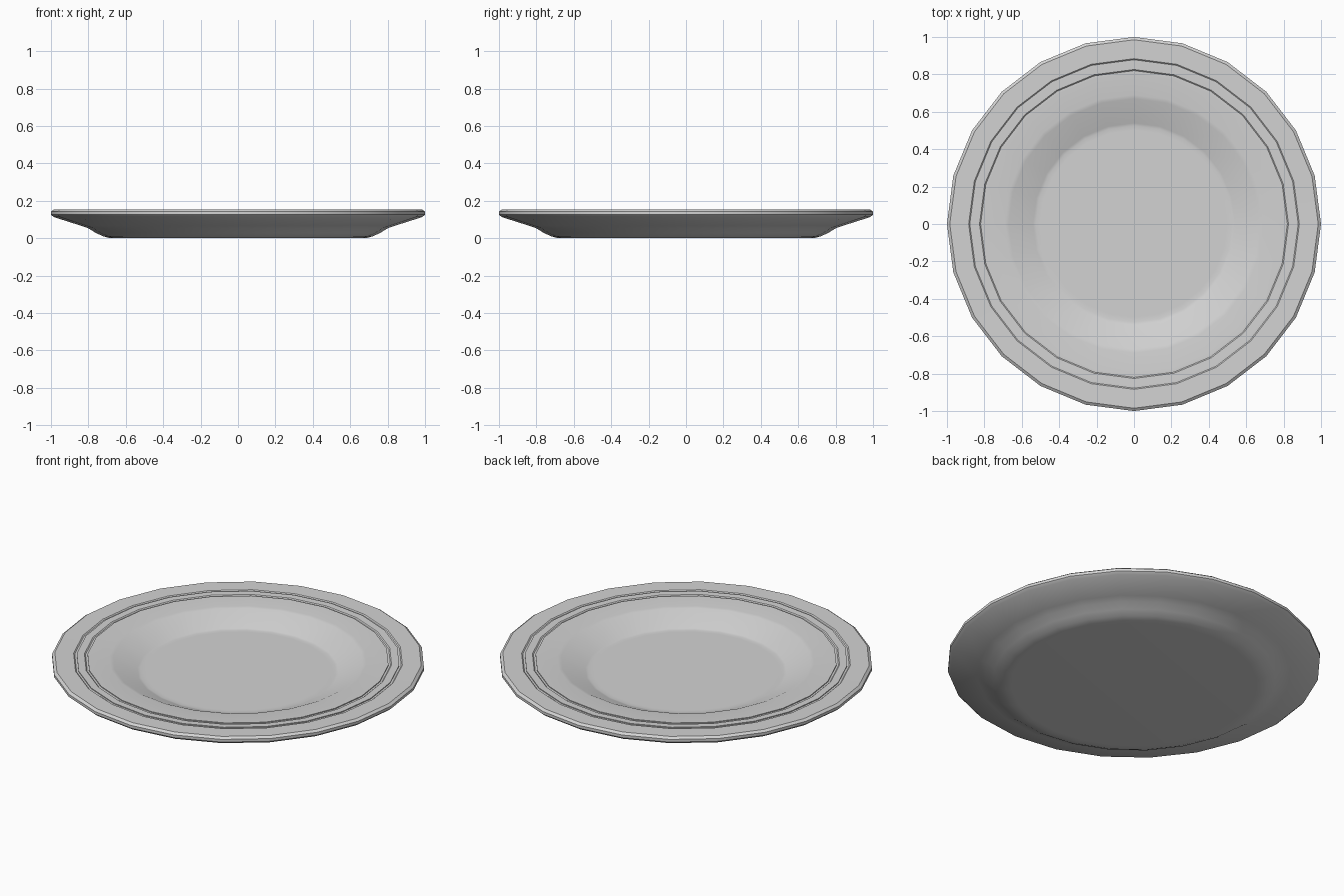
import bpy
import bmesh
from math import cos, sin, pi

SIDES = 24

cube = bpy.data.objects.get("Cube")
if cube:
    bpy.data.objects.remove(cube, do_unlink=True)


def make_material(name, grey):
    mat = bpy.data.materials.new(name)
    mat.use_nodes = True
    colour = (grey, grey, grey, 1)
    mat.diffuse_color = colour
    mat.node_tree.nodes["Principled BSDF"].inputs["Base Color"].default_value = colour
    return mat


def lathe(name, profile, material):
    """Spin a closed (radius, height) profile and cap both ends."""
    bm = bmesh.new()
    rings = []
    for r, z in profile:
        rings.append([bm.verts.new((r * cos(2 * pi * i / SIDES), r * sin(2 * pi * i / SIDES), z))
                      for i in range(SIDES)])
    for a, b in zip(rings, rings[1:]):
        for i in range(SIDES):
            j = (i + 1) % SIDES
            bm.faces.new((a[i], a[j], b[j], b[i]))
    bm.faces.new(rings[0][::-1])
    bm.faces.new(rings[-1])
    bmesh.ops.recalc_face_normals(bm, faces=bm.faces)
    mesh = bpy.data.meshes.new(name)
    bm.to_mesh(mesh)
    bm.free()
    mesh.materials.append(material)
    obj = bpy.data.objects.new(name, mesh)
    bpy.context.collection.objects.link(obj)
    return obj


def groove(radius, z, wall=0.006, width=0.017, depth=0.005):
    """Shallow ring groove from the outside in: slanted wall, floor, upright lip."""
    return [(radius, z), (radius - wall, z - depth),
            (radius - width, z - depth), (radius - width, z)]


glaze = make_material("light grey glaze", 0.65)

# Underside, from the foot out to the rim
underside = [(0.66, 0), (0.69, 0.002), (0.72, 0.01), (0.76, 0.028),
             (0.80, 0.053), (0.84, 0.067), (0.985, 0.113)]
# Rim edge
rim = [(1.0, 0.126), (1.0, 0.142), (0.985, 0.153)]
# Upper side, from the rim in to the floor
upper = (groove(0.884, 0.152) + groove(0.826, 0.151)
         + [(0.69, 0.146), (0.67, 0.143), (0.54, 0.083), (0.525, 0.08), (0.50, 0.08)])

plate = lathe("plate", underside + rim + upper, glaze)

# Smooth bowl, crisp rim and grooves
bpy.context.view_layer.objects.active = plate
plate.select_set(True)
bpy.ops.object.shade_smooth_by_angle(angle=pi / 6)
